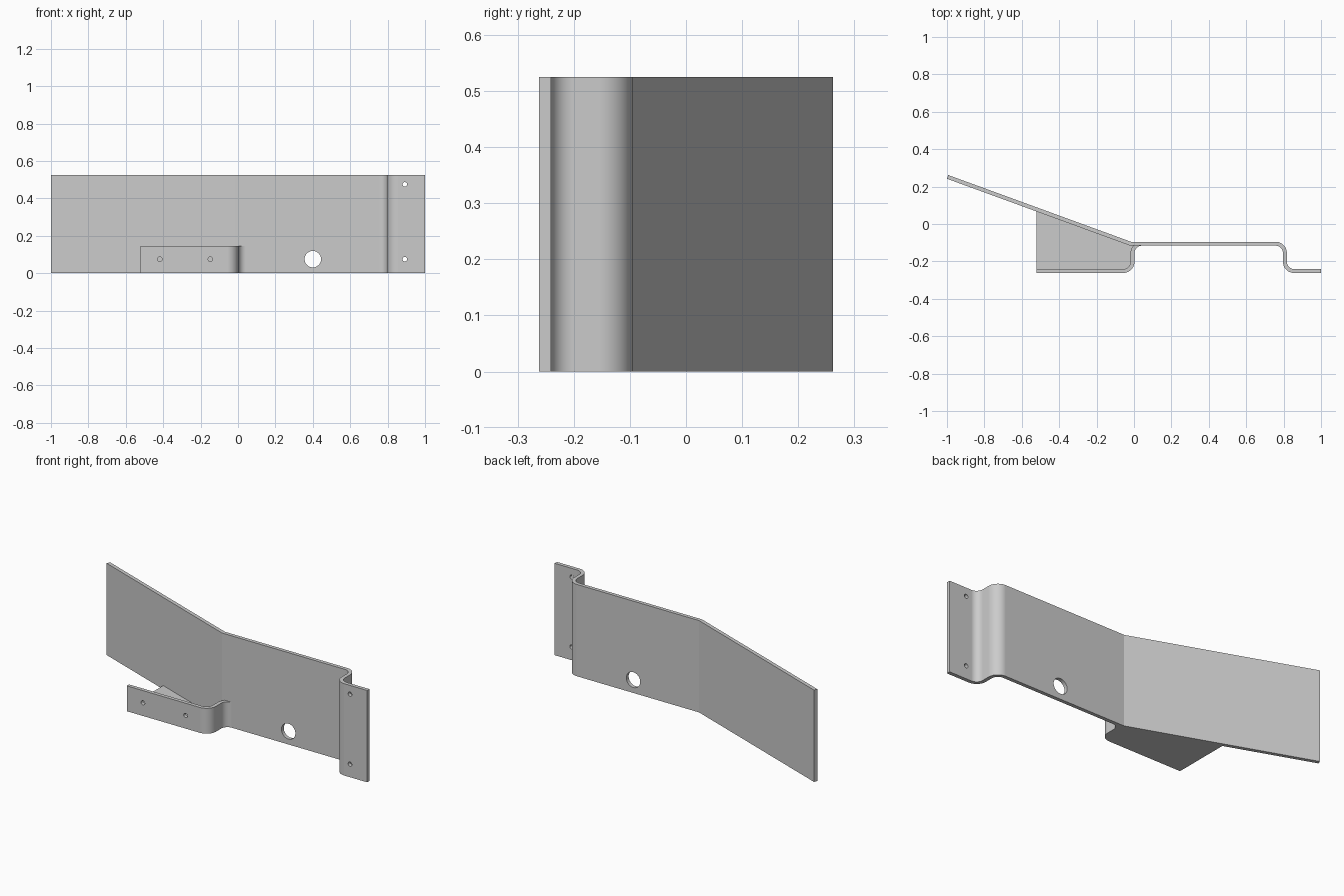
import bpy
import bmesh
import math
from mathutils import Vector

if "Cube" in bpy.data.objects:
    bpy.data.objects.remove(bpy.data.objects["Cube"], do_unlink=True)

T = 0.021            # sheet thickness
H = 0.525            # bracket height
TAB_H = 0.145        # small tab height
Y_PANEL, Y_FLANGE = -0.1055, -0.2515
R = 0.05             # bend radius at mid-sheet

steel = bpy.data.materials.new("grey_steel")
steel.use_nodes = True
GREY = (0.6, 0.6, 0.6, 1)
steel.diffuse_color = GREY
steel.node_tree.nodes["Principled BSDF"].inputs["Base Color"].default_value = GREY


def fillet(points, steps=14):
    """Round each (x, y, radius) corner of an open path."""
    pts = [Vector(p[:2]) for p in points]
    out = [pts[0]]
    for i in range(1, len(pts) - 1):
        r, p = points[i][2], pts[i]
        if r == 0:
            out.append(p)
            continue
        a = (pts[i - 1] - p).normalized()
        b = (pts[i + 1] - p).normalized()
        half = a.angle(b) / 2
        centre = p + (a + b).normalized() * (r / math.sin(half))
        v0 = p + a * (r / math.tan(half)) - centre
        v1 = p + b * (r / math.tan(half)) - centre
        sweep = v0.angle(v1)
        for k in range(steps + 1):
            t = k / steps
            out.append(centre + (v0 * math.sin((1 - t) * sweep)
                                 + v1 * math.sin(t * sweep)) / math.sin(sweep))
    return out + [pts[-1]]


def ribbon(path, thickness):
    """Thicken an open path into a closed outline with mitred corners."""
    sides = ([], [])
    for i, p in enumerate(path):
        d0 = (path[i] - path[i - 1]).normalized() if i else None
        d1 = (path[i + 1] - p).normalized() if i < len(path) - 1 else d0
        d0 = d0 or d1
        m = (d0 + d1).normalized()
        n = Vector((-m.y, m.x)) * (thickness / 2 / m.dot(d0))
        sides[0].append(p - n)
        sides[1].append(p + n)
    return sides[0] + sides[1][::-1]


def prism(name, outline, height):
    bm = bmesh.new()
    face = bm.faces.new([bm.verts.new((p.x, p.y, 0)) for p in outline])
    top = bmesh.ops.extrude_face_region(bm, geom=[face])["geom"]
    bmesh.ops.translate(bm, vec=(0, 0, height),
                        verts=[v for v in top if isinstance(v, bmesh.types.BMVert)])
    bmesh.ops.recalc_face_normals(bm, faces=bm.faces)
    mesh = bpy.data.meshes.new(name)
    bm.to_mesh(mesh)
    bm.free()
    mesh.materials.append(steel)
    obj = bpy.data.objects.new(name, mesh)
    bpy.context.collection.objects.link(obj)
    return obj


def activate(obj):
    bpy.ops.object.select_all(action="DESELECT")
    obj.select_set(True)
    bpy.context.view_layer.objects.active = obj


def drill(obj, x, y, z, radius):
    """Cut a round hole running front to back."""
    bpy.ops.mesh.primitive_cylinder_add(vertices=40, radius=radius, depth=0.08,
                                        location=(x, y, z),
                                        rotation=(math.pi / 2, 0, 0))
    cutter = bpy.context.object
    cutter.hide_render = True
    cutter.data.materials.append(steel)
    activate(obj)
    mod = obj.modifiers.new("hole", "BOOLEAN")
    mod.operation, mod.solver, mod.object = "DIFFERENCE", "EXACT", cutter
    bpy.ops.object.modifier_apply(modifier=mod.name)
    bpy.data.objects.remove(cutter, do_unlink=True)


def finish(obj):
    activate(obj)
    bpy.ops.object.shade_smooth_by_angle(angle=math.radians(14))
    mod = obj.modifiers.new("flat_shading", "WEIGHTED_NORMAL")
    mod.keep_sharp = True


# Main sheet: angled wing, flat panel, stepped mounting flange
wing_end, crease = (-0.9964, 0.2517, 0), (-0.018, Y_PANEL, 0)
main_path = fillet([wing_end, crease, (0.807, Y_PANEL, R),
                    (0.807, Y_FLANGE, R), (1.0, Y_FLANGE, 0)])
main = prism("main_sheet", ribbon(main_path, T), H)
drill(main, 0.4, Y_PANEL, 0.075, 0.044)
for z in (0.075, 0.475):
    drill(main, 0.892, Y_FLANGE, z, 0.012)
finish(main)

# Small stepped tab in front of the wing
tab_path = fillet([(-0.52, Y_FLANGE, 0), (-0.008, Y_FLANGE, R),
                   (-0.008, Y_PANEL, R), (0.05, Y_PANEL, 0)])
tab = prism("front_tab", ribbon(tab_path, T), TAB_H)
for x in (-0.418, -0.148):
    drill(tab, x, Y_FLANGE, 0.075, 0.012)
finish(tab)

# Floor plate joining the tab to the wing
slope = (wing_end[1] - crease[1]) / (wing_end[0] - crease[0])
wing_y = crease[1] + slope * (-0.52 - crease[0])
floor = prism("floor_plate", tab_path + [Vector(crease[:2]), Vector((-0.52, wing_y))], T)
finish(floor)
